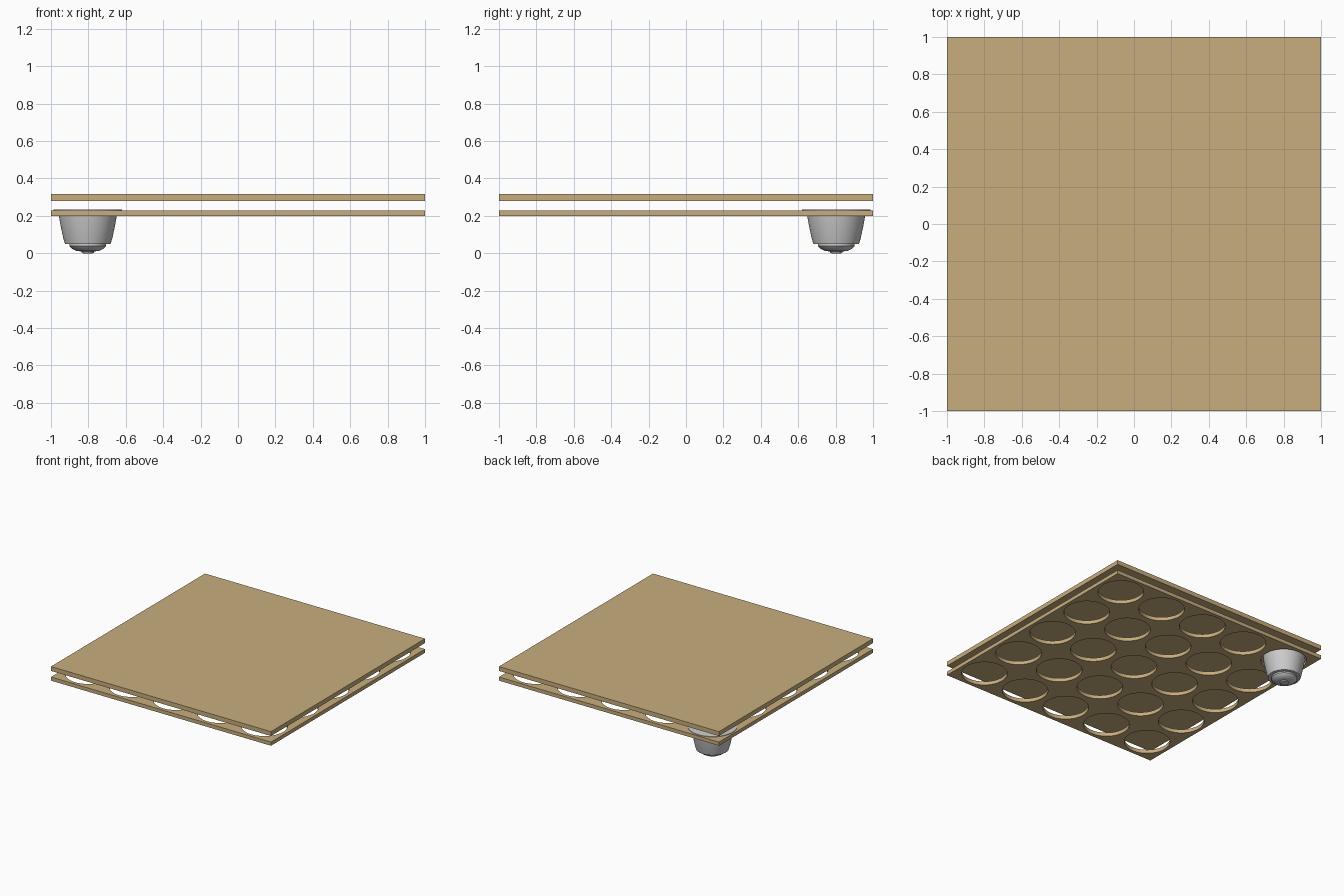
import bpy, bmesh, math
from mathutils import Matrix, Vector

if "Cube" in bpy.data.objects:
    bpy.data.objects.remove(bpy.data.objects["Cube"])

wood = bpy.data.materials.new("wood")
wood.diffuse_color = (0.58, 0.42, 0.21, 1)
wood.use_nodes = True
wood.node_tree.nodes["Principled BSDF"].inputs["Base Color"].default_value = wood.diffuse_color


def finish(name, bm, mat=None):
    bmesh.ops.recalc_face_normals(bm, faces=bm.faces)
    me = bpy.data.meshes.new(name)
    bm.to_mesh(me)
    bm.free()
    ob = bpy.data.objects.new(name, me)
    bpy.context.collection.objects.link(ob)
    if mat:
        me.materials.append(mat)
    return ob


def board(name, z0, z1):
    bm = bmesh.new()
    m = Matrix.Translation((0, 0, (z0 + z1) / 2)) @ Matrix.Diagonal((2, 2, z1 - z0, 1))
    bmesh.ops.create_cube(bm, size=1, matrix=m)
    return finish(name, bm, wood)


# solid upper board and lower holder board
board("top_board", 0.28, 0.316)
holder = board("holder_board", 0.20, 0.23)

# 5 x 5 grid of round holes through the holder board
bm = bmesh.new()
for i in range(5):
    for j in range(5):
        bmesh.ops.create_cone(bm, cap_ends=True, segments=64, radius1=0.172, radius2=0.172,
                              depth=0.1, matrix=Matrix.Translation((-0.8 + 0.4 * i, -0.8 + 0.4 * j, 0.215)))
cutter = finish("hole_cutter", bm)
mod = holder.modifiers.new("holes", 'BOOLEAN')
mod.operation = 'DIFFERENCE'
mod.solver = 'EXACT'
mod.object = cutter
bpy.context.view_layer.objects.active = holder
holder.select_set(True)
bpy.ops.object.modifier_apply(modifier=mod.name)
bpy.data.objects.remove(cutter)
holder.select_set(False)

# coffee pod: lathed cup with rim flange, stepped base and nub
profile = [(0, 0.235), (0.175, 0.235), (0.184, 0.234), (0.184, 0.23), (0.158, 0.228),
           (0.155, 0.20), (0.144, 0.14), (0.131, 0.08), (0.122, 0.05),
           (0.097, 0.05), (0.097, 0.038), (0.085, 0.025), (0.06, 0.012),
           (0.034, 0.01), (0.032, 0.002), (0.026, 0.0), (0, 0.0)]
bm = bmesh.new()
verts = [bm.verts.new((r, 0, z)) for r, z in profile]
edges = [bm.edges.new(p) for p in zip(verts, verts[1:])]
bmesh.ops.spin(bm, geom=verts + edges, cent=(0, 0, 0), axis=(0, 0, 1),
               angle=2 * math.pi, steps=48)
bmesh.ops.remove_doubles(bm, verts=bm.verts, dist=1e-5)
bmesh.ops.translate(bm, verts=bm.verts, vec=Vector((-0.803, 0.803, 0)))
pod = finish("coffee_pod", bm)
bpy.context.view_layer.objects.active = pod
pod.select_set(True)
bpy.ops.object.shade_smooth_by_angle(angle=math.radians(25))
